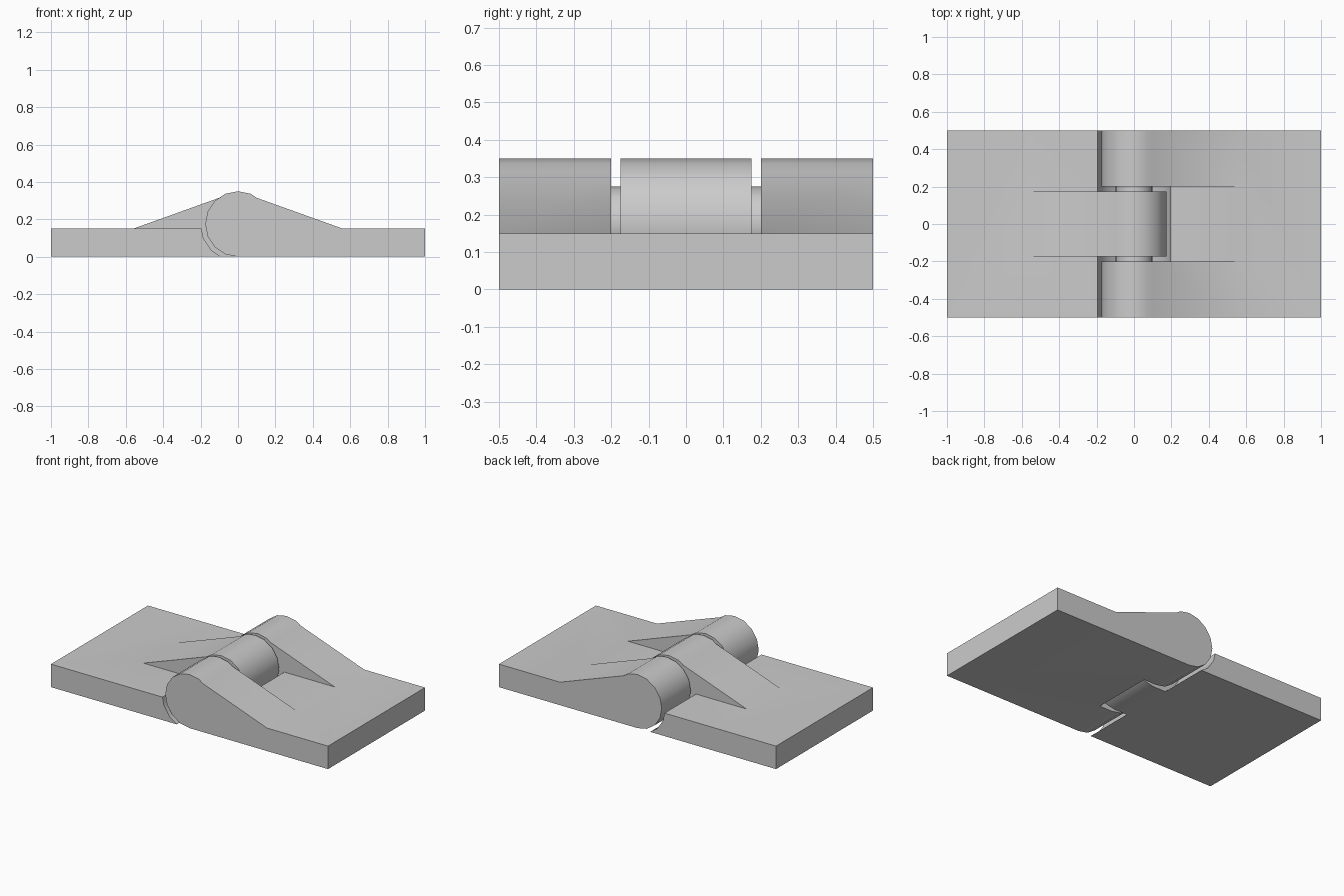
import bpy, bmesh
from math import sin, cos, radians, hypot

cube = bpy.data.objects.get("Cube")
if cube:
    bpy.data.objects.remove(cube, do_unlink=True)

THICK, BARREL, CLEAR, PIN = 0.15, 0.175, 0.2, 0.1
STEP = 22.5      # barrel facet angle
FOOT = 0.56      # where the ramp meets the plate

grey = bpy.data.materials.new("plain grey")
grey.use_nodes = True
colour = (0.6, 0.6, 0.6, 1)
grey.diffuse_color = colour
grey.node_tree.nodes["Principled BSDF"].inputs["Base Color"].default_value = colour


def on_barrel(r, i):
    """Point on the barrel circle, i facets counter-clockwise from the top."""
    a = radians(STEP * i)
    return (-r * sin(a), BARREL + r * cos(a))


def at_height(p, q, z):
    t = (z - p[1]) / (q[1] - p[1])
    return (p[0] + t * (q[0] - p[0]), z)


def prism(name, profile, y0, y1, side=1):
    """Extrude an x-z profile along y; side -1 flips it in x."""
    bm = bmesh.new()
    face = bm.faces.new([bm.verts.new((side * x, y0, z)) for x, z in profile])
    ext = bmesh.ops.extrude_face_region(bm, geom=[face])
    verts = [v for v in ext["geom"] if isinstance(v, bmesh.types.BMVert)]
    bmesh.ops.translate(bm, verts=verts, vec=(0, y1 - y0, 0))
    bmesh.ops.recalc_face_normals(bm, faces=bm.faces)
    mesh = bpy.data.meshes.new(name)
    bm.to_mesh(mesh)
    bm.free()
    mesh.materials.append(grey)
    ob = bpy.data.objects.new(name, mesh)
    bpy.context.collection.objects.link(ob)
    return ob


def smooth(ob):
    bpy.ops.object.select_all(action="DESELECT")
    ob.select_set(True)
    bpy.context.view_layer.objects.active = ob
    bpy.ops.object.shade_smooth_by_angle(angle=radians(30))


# Leaf outline: plate, ramp and rounded barrel
ramp_top = (0.1, 0.315)
leaf_profile = [(1, 0), (1, THICK), (FOOT, THICK), ramp_top]
leaf_profile += [on_barrel(BARREL, i) for i in range(-1, 9)]

# Clearance outline: everything above the plate plus a round socket
arc = [on_barrel(CLEAR, -i) for i in range(4, 8)]
socket = [at_height((CLEAR - 0.01, THICK + 0.026), arc[1], THICK)]
socket = [at_height(arc[0], arc[1], THICK)] + arc[1:]
gap_profile = [(FOOT, THICK), (FOOT, 0.5), (-0.4, 0.5), (-0.4, -0.1),
               (socket[-1][0], -0.1)] + socket[::-1]


def leaf(name, side, gaps):
    ob = prism(name, leaf_profile, -0.5, 0.5, side)
    for n, (y0, y1) in enumerate(gaps):
        cutter = prism(f"{name}_cutter_{n + 1}", gap_profile, y0, y1, side)
        cutter.hide_render = True
        cutter.hide_set(True)
        cutter.display_type = "WIRE"
        mod = ob.modifiers.new("knuckle gap", "BOOLEAN")
        mod.operation = "DIFFERENCE"
        mod.solver = "EXACT"
        mod.object = cutter
    # Bake the cuts and drop the cutters
    bpy.context.view_layer.update()
    graph = bpy.context.evaluated_depsgraph_get()
    ob_mesh = bpy.data.meshes.new_from_object(ob.evaluated_get(graph))
    cutters = [m.object for m in ob.modifiers]
    ob.modifiers.clear()
    ob.data = ob_mesh
    for c in cutters:
        bpy.data.objects.remove(c, do_unlink=True)
    smooth(ob)


# Outer-knuckle leaf and centre-knuckle leaf
leaf("left_leaf", 1, [(-0.2, 0.2)])
leaf("right_leaf", -1, [(-0.6, -0.175), (0.175, 0.6)])

# Hinge pin bridging the knuckles
smooth(prism("hinge_pin", [on_barrel(PIN, i) for i in range(16)], -0.2, 0.2))
